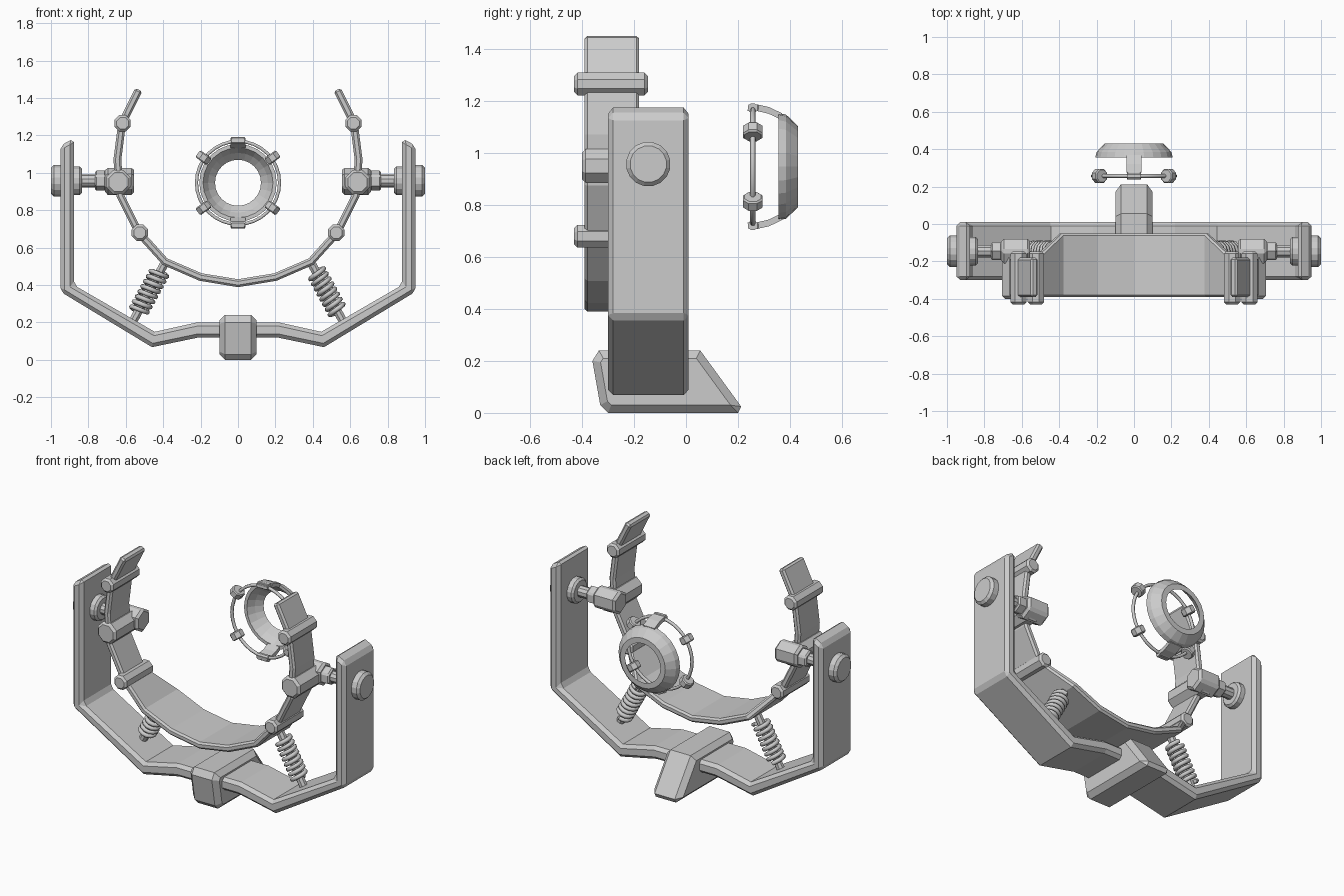
import bpy, bmesh, math
from mathutils import Vector

if "Cube" in bpy.data.objects:
    bpy.data.objects.remove(bpy.data.objects["Cube"])


def finish(name, bm, bevel=0.0, angle=45):
    bmesh.ops.recalc_face_normals(bm, faces=bm.faces)
    me = bpy.data.meshes.new(name)
    bm.to_mesh(me)
    bm.free()
    ob = bpy.data.objects.new(name, me)
    bpy.context.collection.objects.link(ob)
    if bevel:
        m = ob.modifiers.new("bevel", 'BEVEL')
        m.width, m.segments = bevel, 1
        m.limit_method, m.angle_limit = 'ANGLE', math.radians(angle)
    return ob


def loft(name, sections, bevel=0.0, closed=False, angle=60):
    """Skin equal-sized point loops; cap the ends unless closed."""
    bm = bmesh.new()
    rows = [[bm.verts.new(p) for p in s] for s in sections]
    n = len(rows[0])
    pairs = list(zip(rows, rows[1:]))
    if closed:
        pairs.append((rows[-1], rows[0]))
    for a, b in pairs:
        for i in range(n):
            j = (i + 1) % n
            bm.faces.new((a[i], a[j], b[j], b[i]))
    if not closed:
        bm.faces.new(rows[0])
        bm.faces.new(rows[-1])
    return finish(name, bm, bevel, angle)


def rod(name, a, b, r, sides=8, bevel=0.0, roll=0.5):
    """Prism between two points."""
    a, b = Vector(a), Vector(b)
    d = (b - a).normalized()
    up = Vector((0, 0, 1)) if abs(d.z) < 0.9 else Vector((0, 1, 0))
    u = d.cross(up).normalized()
    v = d.cross(u)
    ang = [2 * math.pi * (i + roll) / sides for i in range(sides)]
    ring = [(u * math.cos(t) + v * math.sin(t)) * r for t in ang]
    return loft(name, [[p + q for q in ring] for p in (a, b)], bevel)


def wire(name, pts, r, cyclic=False):
    cu = bpy.data.curves.new(name, 'CURVE')
    cu.dimensions = '3D'
    cu.bevel_depth, cu.bevel_resolution = r, 1
    cu.use_fill_caps = True
    sp = cu.splines.new('POLY')
    sp.points.add(len(pts) - 1)
    for p, c in zip(sp.points, pts):
        p.co = (*c, 1)
    sp.use_cyclic_u = cyclic
    ob = bpy.data.objects.new(name, cu)
    bpy.context.collection.objects.link(ob)


# outer U-shaped frame: (outer x, outer z, inner x, inner z)
half = [(-.95, 1.145, -.877, 1.185), (-.95, .365, -.877, .40),
        (-.46, .068, -.445, .15), (-.21, .12, -.22, .20)]
full = half + [(-a, b, -c, d) for a, b, c, d in reversed(half)]
loft("outer_frame", [[(a, -.30, b), (a, .01, b), (c, .01, d), (c, -.30, d)]
                     for a, b, c, d in full], .02, angle=50)

# base foot
prof = [(-.36, .20), (-.335, .24), (.055, .24), (.23, 0), (-.30, 0), (-.33, .03)]
loft("base_foot", [[(x, y, z) for y, z in prof] for x in (-.1, .1)], .03)

# curved inner band: centre x, z and back edge y
half = [(-.53, 1.445, -.18), (-.62, 1.265, -.18), (-.645, 1.07, -.18),
        (-.63, .88, -.18), (-.53, .68, -.18), (-.39, .525, -.05),
        (-.20, .443, -.05), (0, .41, -.05)]
path = half + [(-x, z, y) for x, z, y in reversed(half[:-1])]
secs = []
for i, (x, z, y) in enumerate(path):
    p, q = path[max(i - 1, 0)], path[min(i + 1, len(path) - 1)]
    d = Vector((q[0] - p[0], q[1] - p[1])).normalized() * .021
    secs.append([(x + d.y, -.39, z - d.x), (x + d.y, y, z - d.x),
                 (x - d.y, y, z + d.x), (x - d.y, -.39, z + d.x)])
loft("inner_band", secs, .011)

for s, side in ((-1, "left"), (1, "right")):
    # clamp pins across the band
    for k, (x, z) in enumerate([(.617, 1.265), (.525, .68)]):
        rod(f"clamp_{k}_{side}", (s * x, -.43, z), (s * x, -.147, z), .047, 8, .012)
    # pivot barrel and adjuster bolt
    rod("pivot_barrel_" + side, (s * .64, -.40, .95), (s * .64, -.12, .95), .07, 8, .014)
    Y, Z = -.145, .957
    for nm, x0, x1, r, n, bv in [("bolt_head", .93, 1.0, .086, 16, .015),
                                 ("washer", .835, .89, .078, 16, .012),
                                 ("shaft", .69, .86, .035, 10, 0),
                                 ("nut", .705, .765, .055, 6, .008),
                                 ("adjuster", .555, .71, .075, 6, .014)]:
        rod(f"{nm}_{side}", (s * x0, Y, Z), (s * x1, Y, Z), r, n, bv)
    # spring on its rod
    a, b = Vector((s * .385, -.145, .53)), Vector((s * .565, -.145, .20))
    rod("spring_rod_" + side, a, b, .025)
    d = (b - a).normalized()
    u = Vector((0, 1, 0))
    v = d.cross(u)
    turns, n = 8, 12
    pts = []
    for i in range(turns * n + 1):
        t = 2 * math.pi * i / n
        c = a.lerp(b, .17 + .66 * i / (turns * n))
        pts.append(c + (u * math.cos(t) + v * math.sin(t)) * .045)
    wire("spring_" + side, pts, .013)

# rear sight cup, revolved about y
C = .947
prof = [(.207, .355), (.20, .385), (.157, .43), (.123, .43), (.16, .395), (.187, .355)]
N = 24
loft("sight_cup", [[(r * math.cos(t), y, C + r * math.sin(t)) for r, y in prof]
                   for t in (2 * math.pi * i / N for i in range(N))], closed=True)

# thin wire ring with four beads
wire("sight_ring", [(.222 * math.cos(t), .257, C + .222 * math.sin(t))
                    for t in (2 * math.pi * i / 32 for i in range(32))], .01, True)
for k, deg in enumerate((36, 144, 216, 324)):
    t = math.radians(deg)
    c = Vector((.228 * math.cos(t), .257, C + .228 * math.sin(t)))
    d = Vector((-math.sin(t), 0, math.cos(t))) * .023
    rod(f"ring_bead_{k}", c - d, c + d, .041, 8, .006)

# curved arms and clips joining the cup to the ring
for s, side in ((1, "top"), (-1, "bottom")):
    arm = [(.24, .24, .033), (.275, .24, .033), (.28, .238, .04),
           (.32, .229, .04), (.37, .205, .04)]
    loft("sight_arm_" + side,
         [[(-w, y, C + s * r), (w, y, C + s * r),
           (w, y - .003, C + s * (r - .025)), (-w, y - .003, C + s * (r - .025))]
          for y, r, w in arm])
    rod("ring_clip_" + side, (-.037, .257, C + s * .225), (.037, .257, C + s * .225), .02, 8)
